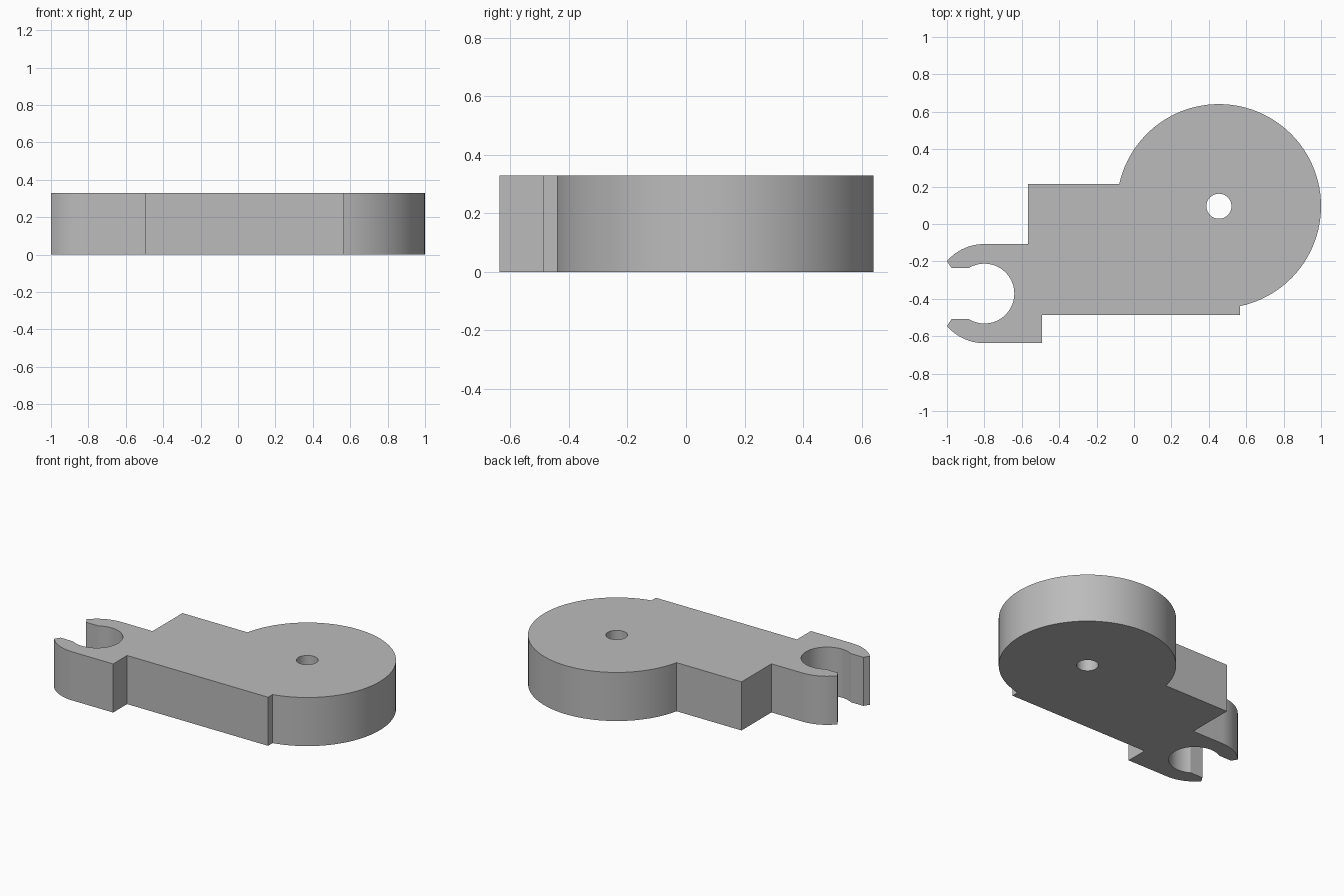
import bpy, bmesh
from math import sin, cos, asin, acos, pi, tau

if "Cube" in bpy.data.objects:
    bpy.data.objects.remove(bpy.data.objects["Cube"], do_unlink=True)

HEIGHT = 0.33
DISC, DISC_R, HOLE_R = (0.454, 0.095), 0.546, 0.067
CLIP, CLIP_R, BORE_R, SLOT = (-0.8, -0.372), 0.265, 0.16, 0.137
BODY_TOP, BODY_BOTTOM, BODY_RIGHT = 0.214, -0.487, 0.567


def arc(centre, radius, start, end, steps):
    """Points along an arc, both ends included."""
    angles = [start + (end - start) * i / steps for i in range(steps + 1)]
    return [(centre[0] + radius * cos(a), centre[1] + radius * sin(a)) for a in angles]


# Outline, counter-clockwise: body step, disc, body top, clip
disc_start = -acos((BODY_RIGHT - DISC[0]) / DISC_R)
disc_end = pi - asin((BODY_TOP - DISC[1]) / DISC_R)
tip = acos(0.2 / CLIP_R)
mouth = pi - asin(SLOT / BORE_R)

outline = [(-0.492, CLIP[1] - CLIP_R), (-0.492, BODY_BOTTOM), (BODY_RIGHT, BODY_BOTTOM)]
outline += arc(DISC, DISC_R, disc_start, disc_end, 72)
outline += [(-0.567, BODY_TOP), (-0.567, CLIP[1] + CLIP_R)]
outline += arc(CLIP, CLIP_R, pi / 2, pi - tip, 14)
outline += [(-0.976, CLIP[1] + SLOT)]
outline += arc(CLIP, BORE_R, mouth, -mouth, 48)
outline += [(-0.976, CLIP[1] - SLOT)]
outline += arc(CLIP, CLIP_R, pi + tip, 1.5 * pi, 14)
pivot_hole = arc(DISC, HOLE_R, 0, tau, 40)[:-1]

# Fill the flat profile and extrude it into a plate
bm = bmesh.new()
for loop in (outline, pivot_hole):
    verts = [bm.verts.new((x, y, 0)) for x, y in loop]
    for a, b in zip(verts, verts[1:] + verts[:1]):
        bm.edges.new((a, b))
bmesh.ops.triangle_fill(bm, edges=bm.edges[:], use_beauty=True, normal=(0, 0, 1))
raised = bmesh.ops.extrude_face_region(bm, geom=bm.faces[:], use_keep_orig=True)
top_verts = [g for g in raised["geom"] if isinstance(g, bmesh.types.BMVert)]
bmesh.ops.translate(bm, verts=top_verts, vec=(0, 0, HEIGHT))
bmesh.ops.recalc_face_normals(bm, faces=bm.faces[:])
mesh = bpy.data.meshes.new("clip_arm")
bm.to_mesh(mesh)
bm.free()
arm = bpy.data.objects.new("clip_arm", mesh)
bpy.context.collection.objects.link(arm)

# Plain grey
grey = bpy.data.materials.new("grey")
grey.use_nodes = True
grey.diffuse_color = (0.5, 0.5, 0.5, 1)
grey.node_tree.nodes["Principled BSDF"].inputs["Base Color"].default_value = grey.diffuse_color
mesh.materials.append(grey)

# Smooth curved walls, sharp edges
bpy.ops.object.select_all(action="DESELECT")
arm.select_set(True)
bpy.context.view_layer.objects.active = arm
bpy.ops.object.shade_smooth_by_angle(angle=0.4)
